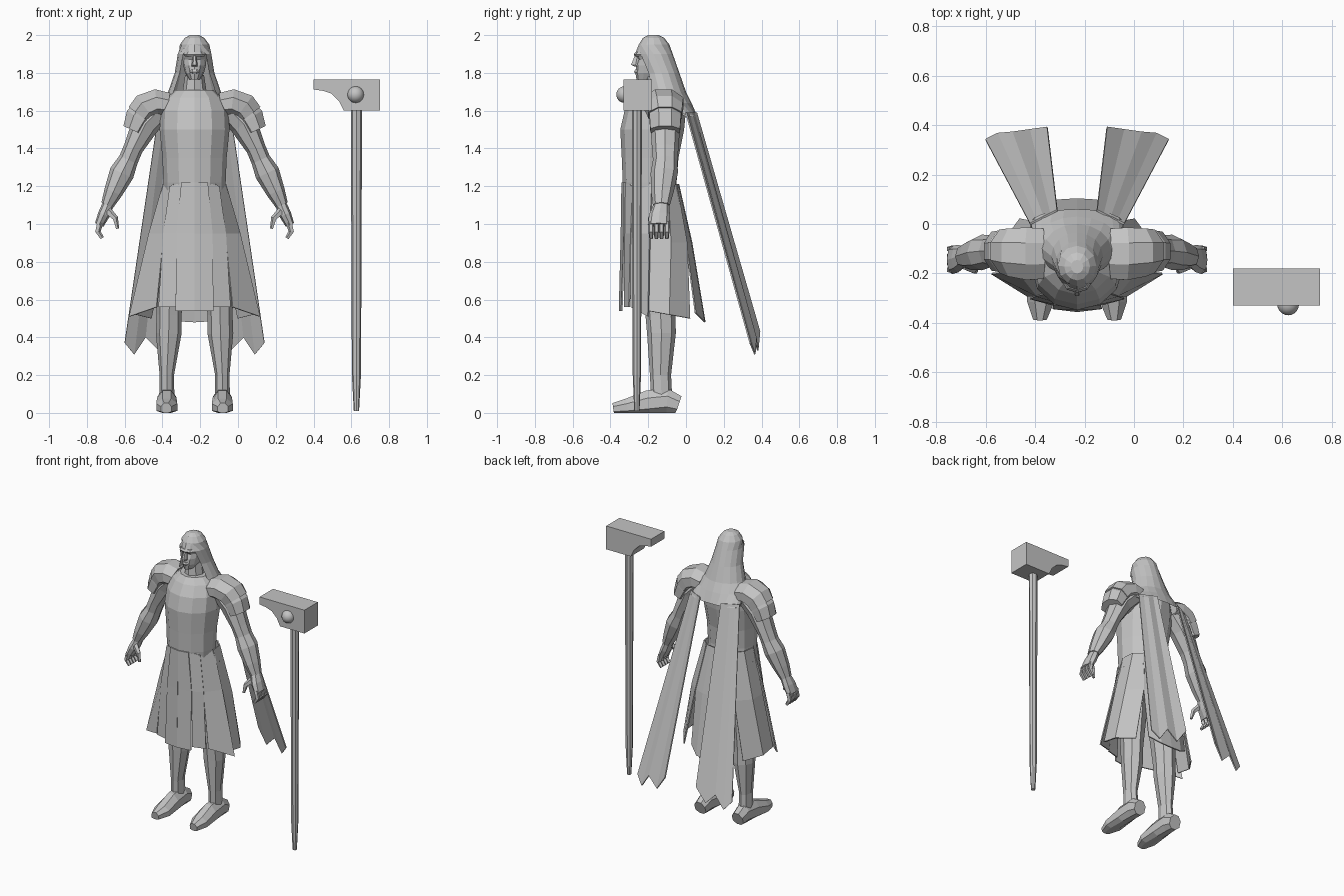
import bpy
import bmesh
import math
from mathutils import Vector

if "Cube" in bpy.data.objects:
    bpy.data.objects.remove(bpy.data.objects["Cube"], do_unlink=True)

FIGURE_X = -0.23          # centre line of the figure
X_AXIS, Y_AXIS = Vector((1, 0, 0)), Vector((0, 1, 0))

stone = bpy.data.materials.new("stone_grey")
stone.use_nodes = True
GREY = (0.55, 0.55, 0.55, 1)
stone.diffuse_color = GREY
stone.node_tree.nodes["Principled BSDF"].inputs["Base Color"].default_value = GREY


def finish(name, bm, mirror=False, thickness=0, x=FIGURE_X):
    """Turn a bmesh into a named object, optionally mirrored and thickened."""
    bmesh.ops.recalc_face_normals(bm, faces=bm.faces)
    mesh = bpy.data.meshes.new(name)
    bm.to_mesh(mesh)
    bm.free()
    mesh.materials.append(stone)
    obj = bpy.data.objects.new(name, mesh)
    obj.location.x = x
    bpy.context.collection.objects.link(obj)
    if thickness:
        solid = obj.modifiers.new("Thickness", 'SOLIDIFY')
        solid.thickness = thickness
        solid.offset = 0
    if mirror:
        obj.modifiers.new("Mirror", 'MIRROR').use_axis[0] = True
    return obj


def grid_faces(bm, rows, closed):
    rows = [[bm.verts.new(p) for p in row] for row in rows]
    count = len(rows[0])
    for low, high in zip(rows, rows[1:]):
        for i in range(count if closed else count - 1):
            j = (i + 1) % count
            bm.faces.new((low[i], low[j], high[j], high[i]))
    return rows


def tube(name, path, sides=8, mirror=True, side=Y_AXIS, x=FIGURE_X, turn=0.0):
    """Loft along (x, y, z, radius across, radius along side) stations."""
    centres = [Vector(p[:3]) for p in path]
    rings = []
    for i, p in enumerate(path):
        tangent = centres[min(i + 1, len(path) - 1)] - centres[max(i - 1, 0)]
        across = side.cross(tangent).normalized()
        ring = []
        for k in range(sides):
            a = math.tau * (k + turn) / sides
            v = centres[i] + across * p[3] * math.cos(a) + side * p[4] * math.sin(a)
            v.z = max(v.z, 0)
            ring.append(v)
        rings.append(ring)
    bm = bmesh.new()
    rows = grid_faces(bm, rings, True)
    bm.faces.new(rows[0])
    bm.faces.new(rows[-1])
    return finish(name, bm, mirror, x=x)


def body(name, levels, sides=12):
    """Upright loft from (height, half width, front, back) levels."""
    path = [(0, (f + b) / 2, z, w, (b - f) / 2) for z, w, f, b in levels]
    return tube(name, path, sides, mirror=False)


def sheet(name, rows, mirror=True):
    bm = bmesh.new()
    grid_faces(bm, rows, False)
    return finish(name, bm, mirror, thickness=0.008)


# Torso and head
body("torso", [
    (1.08, .16, -.31, -.04), (1.22, .165, -.335, -.05), (1.35, .17, -.34, -.04),
    (1.50, .185, -.348, -.01), (1.60, .18, -.325, 0), (1.67, .15, -.285, 0),
    (1.71, .10, -.25, -.03)])
body("neck", [(1.66, .07, -.23, -.08), (1.79, .05, -.22, -.09)], 8)
body("head", [
    (1.765, .03, -.262, -.12), (1.80, .05, -.268, -.10), (1.84, .06, -.264, -.09),
    (1.872, .063, -.252, -.09), (1.90, .066, -.27, -.09), (1.95, .06, -.25, -.1),
    (1.98, .04, -.22, -.12)])
body("nose", [(1.833, .015, -.272, -.24), (1.843, .016, -.294, -.24),
              (1.895, .008, -.272, -.24)], 6)
body("brow", [(1.886, .05, -.268, -.2), (1.897, .058, -.277, -.2),
              (1.91, .05, -.268, -.2)], 8)
body("lips", [(1.795, .018, -.27, -.24), (1.806, .026, -.277, -.24),
              (1.817, .018, -.27, -.24)], 6)

# Long hair, closed on the crown and open around the face
hair_rows = []
for z, width, front, back, reach in [
        (2.00, .025, -.20, -.145, 180), (1.985, .052, -.228, -.115, 180),
        (1.95, .078, -.25, -.088, 180), (1.90, .089, -.265, -.07, 138),
        (1.80, .105, -.23, -.035, 132), (1.70, .14, -.22, 0, 128),
        (1.64, .175, -.2, .03, 115), (1.57, .19, -.06, .06, 95)]:
    row = []
    for k in range(-6, 7):
        a = math.radians(reach) * k / 6
        row.append((width * math.sin(a),
                    (front + back) / 2 + (back - front) / 2 * math.cos(a), z))
    hair_rows.append(row)
hair_bm = bmesh.new()
crown = grid_faces(hair_bm, hair_rows, False)[0]
hair_bm.faces.new(crown)
bmesh.ops.remove_doubles(hair_bm, verts=hair_bm.verts, dist=0.0005)
finish("hair", hair_bm)

# Arms with layered shoulder plates
tube("arms", [
    (.17, -.11, 1.62, .07, .085), (.26, -.11, 1.53, .075, .08),
    (.325, -.11, 1.40, .052, .07), (.35, -.11, 1.34, .052, .065),
    (.385, -.115, 1.27, .066, .072), (.43, -.125, 1.17, .05, .06),
    (.462, -.13, 1.10, .034, .045)])
tube("upper_shoulder_plates", [
    (.14, -.12, 1.63, .07, .11), (.20, -.12, 1.64, .08, .115),
    (.26, -.115, 1.615, .085, .105), (.29, -.11, 1.575, .08, .095)], turn=.5)
tube("lower_shoulder_plates", [
    (.25, -.11, 1.61, .075, .09), (.295, -.11, 1.56, .08, .09),
    (.325, -.11, 1.495, .062, .085)], turn=.5)

# Hands
tube("palms", [
    (.455, -.13, 1.11, .03, .04), (.48, -.14, 1.05, .032, .055),
    (.505, -.145, .995, .024, .058)])
for number in range(4):
    y = -.185 + number * .028
    tube(f"fingers_{number + 1}", [
        (.50, y, 1.01, .018, .014), (.513, y, .96, .016, .014),
        (.49, y, .925, .011, .011)], 5)
tube("thumbs", [
    (.46, -.165, 1.07, .022, .02), (.42, -.185, 1.03, .016, .016),
    (.408, -.19, .975, .009, .01)], 5)

# Legs and boots
tube("legs", [
    (.10, -.15, 1.12, .09, .10), (.125, -.14, .80, .088, .10),
    (.135, -.135, .52, .066, .08), (.137, -.13, .42, .068, .076),
    (.147, -.135, .20, .038, .056), (.147, -.13, .10, .04, .056),
    (.147, -.125, .03, .045, .06)])
tube("boots", [
    (.147, -.04, .04, .055, .045), (.147, -.10, .06, .075, .052),
    (.147, -.20, .05, .075, .056), (.147, -.31, .03, .05, .06),
    (.15, -.385, .02, .035, .03)], side=X_AXIS, turn=.5)

# Skirt panels
sheet("front_skirt_panel", [
    [(0, -.338, 1.22), (.07, -.325, 1.22)],
    [(0, -.342, .95), (.095, -.325, .95)],
    [(0, -.352, .54), (.10, -.34, .54)]])
sheet("inner_skirt_panels", [
    [(.065, -.318, 1.22), (.13, -.28, 1.2)],
    [(.09, -.322, .95), (.165, -.29, .95)],
    [(.10, -.325, .56), (.19, -.30, .56)]])
sheet("outer_skirt_panels", [
    [(.11, -.29, 1.21), (.165, -.18, 1.21)],
    [(.16, -.29, .95), (.24, -.19, .95)],
    [(.20, -.29, .56), (.345, -.20, .51)]])
sheet("side_skirt_panels", [
    [(.165, -.19, 1.21), (.155, -.10, 1.21), (.10, -.05, 1.21)],
    [(.235, -.19, .9), (.235, -.08, .9), (.15, .005, .9)],
    [(.31, -.20, .54), (.31, -.09, .52), (.23, .02, .5)]])
sheet("back_skirt_panel", [
    [(0, -.04, 1.21), (.06, -.045, 1.21), (.11, -.055, 1.21)],
    [(0, .03, .9), (.08, .025, .9), (.15, .0, .9)],
    [(0, .10, .48), (.08, .095, .485), (.15, .05, .53)]])

# Two cape strips with ragged hems
cape_hem = [(.12, .39, .43), (.19, .38, .33), (.26, .37, .40),
            (.32, .365, .31), (.37, .34, .37)]
cape_top = [(.08 + .0275 * i, .055 - .0137 * i, 1.59) for i in range(5)]
sheet("cape_strips", [cape_top, cape_hem])

# War hammer: profiled head, round boss on the front, tapered shaft
profile = [(.40, 1.765), (.752, 1.765), (.752, 1.6), (.56, 1.6), (.535, 1.65),
           (.495, 1.69), (.45, 1.705), (.40, 1.712)]
bm = bmesh.new()
face = bm.faces.new([bm.verts.new((px, -.33, pz)) for px, pz in profile])
extruded = bmesh.ops.extrude_face_region(bm, geom=[face])["geom"]
bmesh.ops.translate(bm, vec=(0, .15, 0),
                    verts=[g for g in extruded if isinstance(g, bmesh.types.BMVert)])
finish("hammer_head", bm, x=0)

bm = bmesh.new()
bmesh.ops.create_uvsphere(bm, u_segments=20, v_segments=12, radius=.044)
boss = finish("hammer_boss", bm, x=.623)
boss.location = (.623, -.325, 1.685)
for polygon in boss.data.polygons:
    polygon.use_smooth = True

tube("hammer_shaft", [
    (0, -.26, .01, .014, .014), (0, -.26, .2, .024, .022),
    (0, -.26, 1.62, .03, .027)], mirror=False, x=.627)
